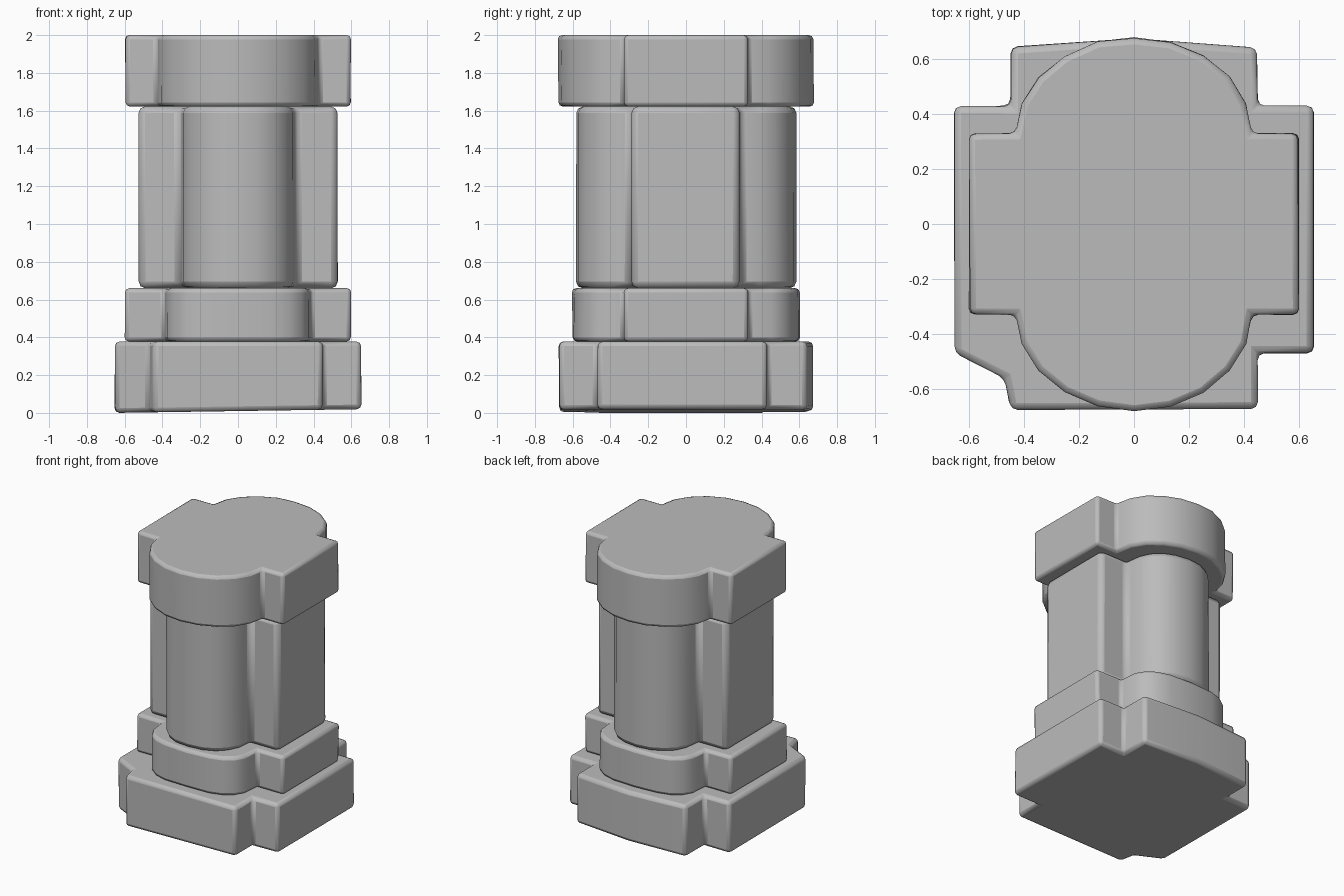
import bpy, bmesh, math, random

random.seed(4)
cube = bpy.data.objects.get("Cube")
if cube:
    bpy.data.objects.remove(cube, do_unlink=True)

stone = bpy.data.materials.new("grey_stone")
stone.use_nodes = True
GREY = (0.5, 0.5, 0.5, 1)
stone.diffuse_color = GREY
stone.node_tree.nodes["Principled BSDF"].inputs["Base Color"].default_value = GREY


def lobe(half, start, reach, power, steps=10):
    """Rounded lobe from the right side over to the left; start and reach are y values."""
    points = []
    for i in range(steps + 1):
        a = math.pi * i / steps
        c, s = math.cos(a), math.sin(a)
        x = math.copysign(abs(c) ** (2 / power), c) * half
        points.append((x, start + (reach - start) * abs(s) ** (2 / power)))
    return points


def cross_outline(arm, front, back, half, reach, power):
    """Side arms reaching x = +-arm, with a lobe on the front and the back."""
    if power:
        rear = lobe(half, back, reach, power)
        fore = lobe(half, front, -reach, power)[::-1]
    else:
        rear = [(half, back), (half, reach - 0.03), (0, reach), (-half, reach - 0.03), (-half, back)]
        fore = [(-half, front), (-half, -reach), (half, -reach), (half, front)]
    return [(arm, front), (arm, back)] + rear + [(-arm, back), (-arm, front)] + fore


def tier(name, outline, bottom, top, bevel, wobble, shape=None):
    """Extrude an outline into a worn stone block."""
    bm = bmesh.new()
    base = bm.faces.new([bm.verts.new((x, y, bottom)) for x, y in outline])
    up = bmesh.ops.extrude_face_region(bm, geom=[base])["geom"]
    for v in up:
        if isinstance(v, bmesh.types.BMVert):
            v.co.z = top
    for v in bm.verts:
        v.co.x *= 1 - random.uniform(0, wobble)
        v.co.y *= 1 - random.uniform(0, wobble)
        if shape:
            shape(v.co)
    bmesh.ops.recalc_face_normals(bm, faces=bm.faces)
    mesh = bpy.data.meshes.new(name)
    bm.to_mesh(mesh)
    bm.free()
    mesh.materials.append(stone)
    obj = bpy.data.objects.new(name, mesh)
    bpy.context.collection.objects.link(obj)
    mod = obj.modifiers.new("worn_edges", "BEVEL")
    mod.width = bevel
    mod.segments = 2
    mod.limit_method = "ANGLE"
    mod.angle_limit = math.radians(40)
    bpy.ops.object.select_all(action="DESELECT")
    obj.select_set(True)
    bpy.context.view_layer.objects.active = obj
    bpy.ops.object.shade_smooth_by_angle(angle=math.radians(40))
    return obj


def worn_base(co):
    # Underside tilts a little; one front corner is broken away
    if co.z < 0.1:
        co.z += 0.015 * (co.x + 0.65)
    if co.x < -0.4 and -0.5 < co.y < -0.4 and co.x > -0.5:
        co.x, co.y = -0.47, -0.56


# Stacked stone blocks from the ground up
tier("base_block", cross_outline(0.655, -0.47, 0.43, 0.45, 0.675, 0), 0, 0.378, 0.025, 0.01, worn_base)
tier("plinth_block", cross_outline(0.6, -0.33, 0.33, 0.39, 0.605, 3), 0.378, 0.66, 0.022, 0.01)
tier("shaft", cross_outline(0.53, -0.29, 0.285, 0.305, 0.585, 2.3), 0.66, 1.622, 0.035, 0.01)
tier("cap_block", cross_outline(0.6, -0.33, 0.33, 0.43, 0.68, 2), 1.622, 2, 0.022, 0.01)
